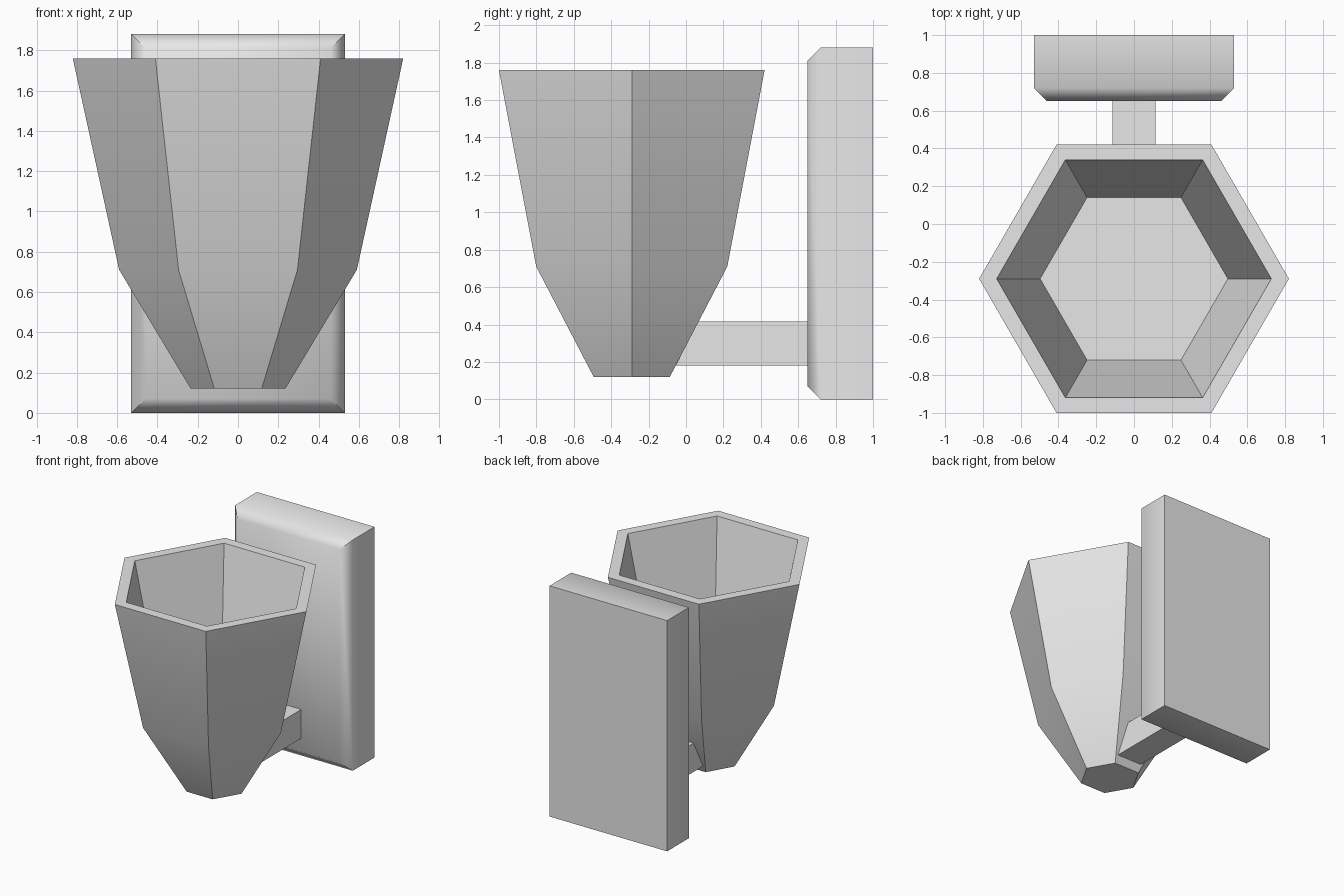
import bpy, bmesh, math
from mathutils import Vector

cube = bpy.data.objects.get("Cube")
if cube:
    bpy.data.objects.remove(cube, do_unlink=True)

grey = bpy.data.materials.new("light_grey")
grey.use_nodes = True
grey.diffuse_color = (0.8, 0.8, 0.8, 1)
grey.node_tree.nodes["Principled BSDF"].inputs["Base Color"].default_value = (0.8, 0.8, 0.8, 1)


def finish(name, bm, smooth=False):
    """Turn a bmesh into a named, coloured object."""
    bmesh.ops.recalc_face_normals(bm, faces=bm.faces)
    mesh = bpy.data.meshes.new(name)
    bm.to_mesh(mesh)
    bm.free()
    mesh.materials.append(grey)
    obj = bpy.data.objects.new(name, mesh)
    bpy.context.collection.objects.link(obj)
    if smooth:
        bpy.ops.object.select_all(action='DESELECT')
        obj.select_set(True)
        bpy.context.view_layer.objects.active = obj
        bpy.ops.object.shade_smooth_by_angle(angle=math.radians(50))
    return obj


def box(low, high):
    """Box spanning two opposite corners."""
    low, high = Vector(low), Vector(high)
    bm = bmesh.new()
    bmesh.ops.create_cube(bm, size=1)
    bmesh.ops.scale(bm, vec=high - low, verts=bm.verts)
    bmesh.ops.translate(bm, vec=(low + high) / 2, verts=bm.verts)
    return bm


def hex_cup(profile, centre_y, sides=6):
    """Loft polygon rings along a (radius, height) profile, capping both ends."""
    bm = bmesh.new()
    rings = []
    for radius, z in profile:
        angles = [2 * math.pi * i / sides for i in range(sides)]
        rings.append([bm.verts.new((radius * math.cos(a), centre_y + radius * math.sin(a), z))
                      for a in angles])
    for a, b in zip(rings, rings[1:]):
        for i in range(sides):
            j = (i + 1) % sides
            bm.faces.new((a[i], a[j], b[j], b[i]))
    bm.faces.new(rings[0])
    bm.faces.new(rings[-1])
    return bm


# Hollow hexagonal shade: base, bend, outer rim, inner rim, inner floor
shade = [(0.235, 0.12), (0.59, 0.71), (0.82, 1.76), (0.727, 1.76), (0.497, 0.71)]
finish("lamp_shade", hex_cup(shade, -0.29), smooth=True)

# Wall plate with chamfered front edges
plate = box((-0.53, 0.65, 0), (0.53, 1.0, 1.88))
front_edges = [e for e in plate.edges if all(v.co.y < 0.7 for v in e.verts)]
bmesh.ops.bevel(plate, geom=front_edges, offset=0.07, segments=1, affect='EDGES')
finish("wall_plate", plate, smooth=True)

# Square arm joining the plate to the shade
finish("support_arm", box((-0.115, -0.1, 0.18), (0.115, 0.66, 0.415)))
